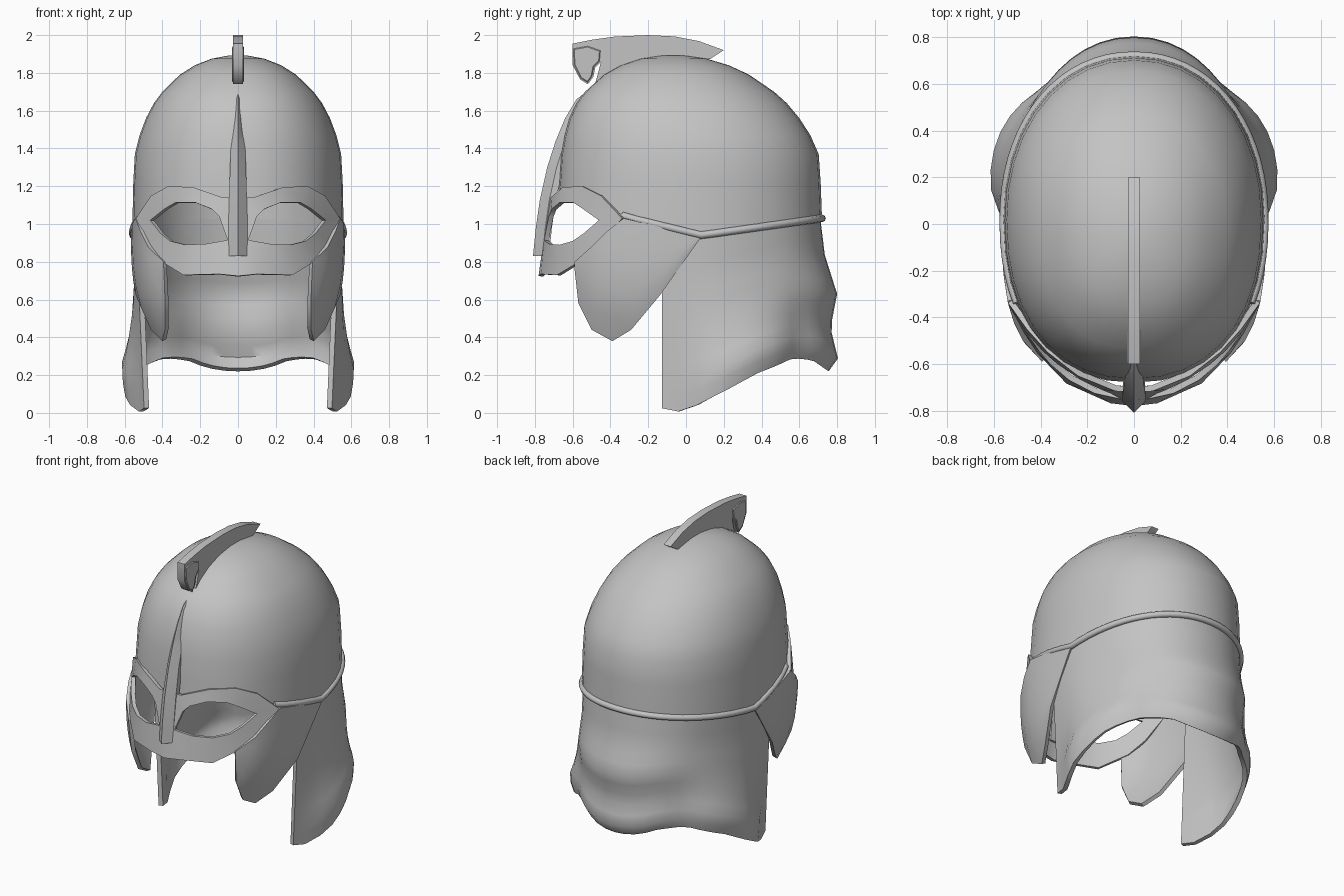
import bpy, bmesh, math
from mathutils import Vector

cube = bpy.data.objects.get("Cube")
if cube:
    bpy.data.objects.remove(cube, do_unlink=True)

steel = bpy.data.materials.new("grey_steel")
steel.use_nodes = True
steel.diffuse_color = (0.55, 0.55, 0.55, 1)
steel.node_tree.nodes["Principled BSDF"].inputs["Base Color"].default_value = (0.55, 0.55, 0.55, 1)

RX, RY, CY = 0.56, 0.70, 0.02


def lerp_table(table, v):
    """Piecewise linear lookup in a list of (key, value)."""
    if v <= table[0][0]:
        return table[0][1]
    for (a, p), (b, q) in zip(table, table[1:]):
        if v <= b:
            return p + (q - p) * (v - a) / (b - a)
    return table[-1][1]


def plan(angle):
    """Unit helmet outline; angle 0 is the back."""
    s, c = math.sin(angle), math.cos(angle)
    n = 2.1 if c > 0 else 2.25
    f = lambda t: math.copysign(abs(t) ** (2 / n), t)
    return f(s), f(c)


def finish(obj, thickness=0.0, angle=35):
    obj.data.materials.append(steel)
    bpy.ops.object.select_all(action="DESELECT")
    obj.select_set(True)
    bpy.context.view_layer.objects.active = obj
    if thickness:
        mod = obj.modifiers.new("thickness", "SOLIDIFY")
        mod.thickness, mod.offset = thickness, -1
        bpy.ops.object.modifier_apply(modifier=mod.name)
    bpy.ops.object.shade_smooth_by_angle(angle=math.radians(angle))


def to_object(name, bm, thickness=0.0, angle=35):
    bmesh.ops.remove_doubles(bm, verts=bm.verts, dist=0.0005)
    bmesh.ops.recalc_face_normals(bm, faces=bm.faces)
    bm.normal_update()
    # open shells must face away from the middle of the helmet
    if thickness:
        mid = Vector((0, 0, 1))
        if sum(f.normal.dot(f.calc_center_median() - mid) * f.calc_area() for f in bm.faces) < 0:
            bmesh.ops.reverse_faces(bm, faces=bm.faces)
    mesh = bpy.data.meshes.new(name)
    bm.to_mesh(mesh)
    bm.free()
    obj = bpy.data.objects.new(name, mesh)
    bpy.context.collection.objects.link(obj)
    finish(obj, thickness, angle)


def add_grid(bm, rows, closed=False):
    grid = [[bm.verts.new(p) for p in row] for row in rows]
    for a, b in zip(grid, grid[1:]):
        for i in range(len(a) if closed else len(a) - 1):
            j = (i + 1) % len(a)
            bm.faces.new((a[i], a[j], b[j], b[i]))
    return grid


def extruded_plate(name, outline, half, bevel=0.0):
    """Side outline (y, z) extruded across x."""
    bm = bmesh.new()
    face = bm.faces.new([bm.verts.new((-half, y, z)) for y, z in outline])
    ext = bmesh.ops.extrude_face_region(bm, geom=[face])
    bmesh.ops.translate(bm, vec=(2 * half, 0, 0),
                        verts=[v for v in ext["geom"] if isinstance(v, bmesh.types.BMVert)])
    if bevel:
        edges = [e for e in bm.edges if abs(e.verts[0].co.x - e.verts[1].co.x) < 0.001]
        bmesh.ops.bevel(bm, geom=edges, offset=bevel, segments=1, affect="EDGES")
    to_object(name, bm)


# Lower edge of the dome, by y
RIM = [(-0.64, 1.12), (-0.58, 1.15), (-0.52, 1.16), (-0.33, 1.04), (0.08, 0.94), (0.72, 1.03)]

# Dome: rows of scaled plan outlines
PROFILE = [(1.22, 0.99), (1.37, 0.975), (1.47, 0.93), (1.56, 0.87), (1.64, 0.795), (1.7, 0.715),
           (1.79, 0.55), (1.84, 0.41), (1.875, 0.25), (1.893, 0.08)]
SEG = 36
bm = bmesh.new()
rows = [[], *[[] for _ in PROFILE]]
for i in range(SEG):
    px, py = plan(math.tau * i / SEG)
    rows[0].append((RX * px, CY + RY * py, lerp_table(RIM, CY + RY * py)))
    for k, (z, r) in enumerate(PROFILE):
        shift = CY - 0.09 * max(0, (z - 1.4) / 0.5)
        rows[k + 1].append((RX * px * r, shift + RY * py * r, z))
grid = add_grid(bm, rows, closed=True)
bm.faces.new(grid[-1])
to_object("dome", bm, 0.035, 50)

# Neck guard: curtain flaring at the nape and at each rear corner, curling in at the front
HEM = [(-0.14, 0.03), (-0.08, 0.005), (0, 0.01), (0.2, 0.12), (0.35, 0.21),
       (0.55, 0.29), (0.65, 0.28), (0.72, 0.22)]
NAPE = [(0, -0.01), (0.25, 0.015), (0.5, 0.08), (0.72, 0.045), (0.92, 0.085), (1, 0.035)]
CORNER = [(0, -0.01), (0.25, -0.01), (0.5, 0.01), (0.7, 0.045), (0.86, 0.09), (1, 0.06)]
LIMIT = math.radians(100)
bm = bmesh.new()
rows = []
for k in range(13):
    t = k / 12
    row = []
    for i in range(33):
        a = LIMIT * (i / 16 - 1)
        px, py = plan(a)
        y = CY + RY * py
        top, low = lerp_table(RIM, y) + 0.01, lerp_table(HEM, y)
        nape = math.cos(a) ** 4
        corner = max(0, 1 - ((abs(a) - 1.17) / 0.47) ** 2)
        curl = 1 - min(1, max(0, (1.75 - abs(a)) / 0.3))
        off = nape * lerp_table(NAPE, t) + corner * lerp_table(CORNER, t) - curl * (0.012 + 0.045 * t)
        out = Vector((math.sin(a), max(0, math.cos(a)), 0))
        row.append(Vector((RX * px, y, top + (low - top) * t)) + out * off)
    rows.append(row)
add_grid(bm, rows)
to_object("neck_guard", bm, 0.028, 50)

# Cheek guards: leaf shapes lofted between upper and lower edges
UPPER = [(-0.59, 0.80), (-0.5, 0.88), (-0.42, 0.96), (-0.33, 1.03), (-0.2, 1.0), (-0.06, 0.97), (0.08, 0.94)]
LOWER = [(-0.59, 0.76), (-0.57, 0.58), (-0.5, 0.44), (-0.39, 0.38), (-0.29, 0.44), (-0.14, 0.62), (0.08, 0.93)]
for name, side in (("left_cheek_guard", 1), ("right_cheek_guard", -1)):
    bm = bmesh.new()
    rows = []
    for k in range(6):
        row = []
        for (y0, z0), (y1, z1) in zip(UPPER, LOWER):
            y, z = y0 + (y1 - y0) * k / 5, z0 + (z1 - z0) * k / 5
            x = RX * (1 - abs((y - CY) / RY) ** 3) ** (1 / 3) + 0.007
            x -= 0.125 * max(0, (0.95 - z) / 0.57) ** 3
            row.append((side * x, y, z))
        rows.append(row)
    add_grid(bm, rows)
    to_object(name, bm, 0.025)

# Eye mask: strip between the outer outline and the eye opening, mirrored
OUTER = [(0, 1.14), (0.08, 1.14), (0.24, 1.195), (0.37, 1.2), (0.46, 1.15), (0.54, 1.03),
         (0.48, 0.89), (0.42, 0.81), (0.29, 0.73), (0.1, 0.735), (0, 0.725)]
EYE = [(0.1, 1.04), (0.14, 1.08), (0.23, 1.115), (0.33, 1.115), (0.39, 1.08), (0.465, 1.02),
       (0.41, 0.95), (0.36, 0.91), (0.28, 0.89), (0.17, 0.895), (0.055, 0.915)]


def on_mask(x, z):
    return (x, -0.715 - 0.065 * (1.2 - z) / 0.47 + 1.05 * x ** 2 + 1.1 * x ** 4, z)


bm = bmesh.new()
for side in (1, -1):
    add_grid(bm, [[on_mask(side * x, z) for x, z in loop] for loop in (OUTER, EYE)], closed=True)
to_object("eye_mask", bm, 0.025)

# Nose guard: tapering ridge rising up the brow
RIDGE = [(-0.81, 0.83, 0.05), (-0.795, 0.98, 0.05), (-0.775, 1.12, 0.048), (-0.735, 1.3, 0.042),
         (-0.69, 1.44, 0.037), (-0.64, 1.56, 0.032), (-0.58, 1.66, 0.027), (-0.49, 1.73, 0.024)]
bm = bmesh.new()
rows = [[(-w, y + 0.085, z), (-w, y + 0.05, z), (0, y, z), (w, y + 0.05, z), (w, y + 0.085, z)]
        for y, z, w in RIDGE]
grid = add_grid(bm, rows, closed=True)
bm.faces.new(grid[0])
bm.faces.new(grid[-1])
to_object("nose_guard", bm)

# Crest with a drooping beast head at the front
extruded_plate("crest", [
    (-0.6, 1.955), (-0.5, 1.975), (-0.38, 1.992), (-0.2, 2.0), (-0.06, 1.993), (0.07, 1.968), (0.2, 1.92),
    (0.13, 1.875), (0, 1.86), (-0.2, 1.84), (-0.4, 1.74), (-0.49, 1.68), (-0.485, 1.73), (-0.465, 1.8),
    (-0.45, 1.86), (-0.48, 1.83), (-0.49, 1.78), (-0.52, 1.74), (-0.56, 1.765), (-0.6, 1.84)], 0.026)
extruded_plate("crest_head", [
    (-0.6, 1.93), (-0.52, 1.945), (-0.45, 1.92), (-0.455, 1.86), (-0.485, 1.83),
    (-0.495, 1.78), (-0.52, 1.745), (-0.56, 1.77), (-0.595, 1.84)], 0.031, 0.008)

# Rim band: tube following the dome edge around the back
curve = bpy.data.curves.new("rim_band", "CURVE")
curve.dimensions = "3D"
curve.bevel_depth, curve.bevel_resolution, curve.use_fill_caps = 0.02, 2, True
spline = curve.splines.new("POLY")
COUNT = 45
spline.points.add(COUNT - 1)
for i, p in enumerate(spline.points):
    px, py = plan(math.radians(118) * (2 * i / (COUNT - 1) - 1))
    y = CY + RY * py
    p.co = ((RX - 0.003) * px, y, lerp_table(RIM, y), 1)
band = bpy.data.objects.new("rim_band", curve)
bpy.context.collection.objects.link(band)
bpy.ops.object.select_all(action="DESELECT")
band.select_set(True)
bpy.context.view_layer.objects.active = band
bpy.ops.object.convert(target="MESH")
finish(bpy.context.view_layer.objects.active, 0, 50)
